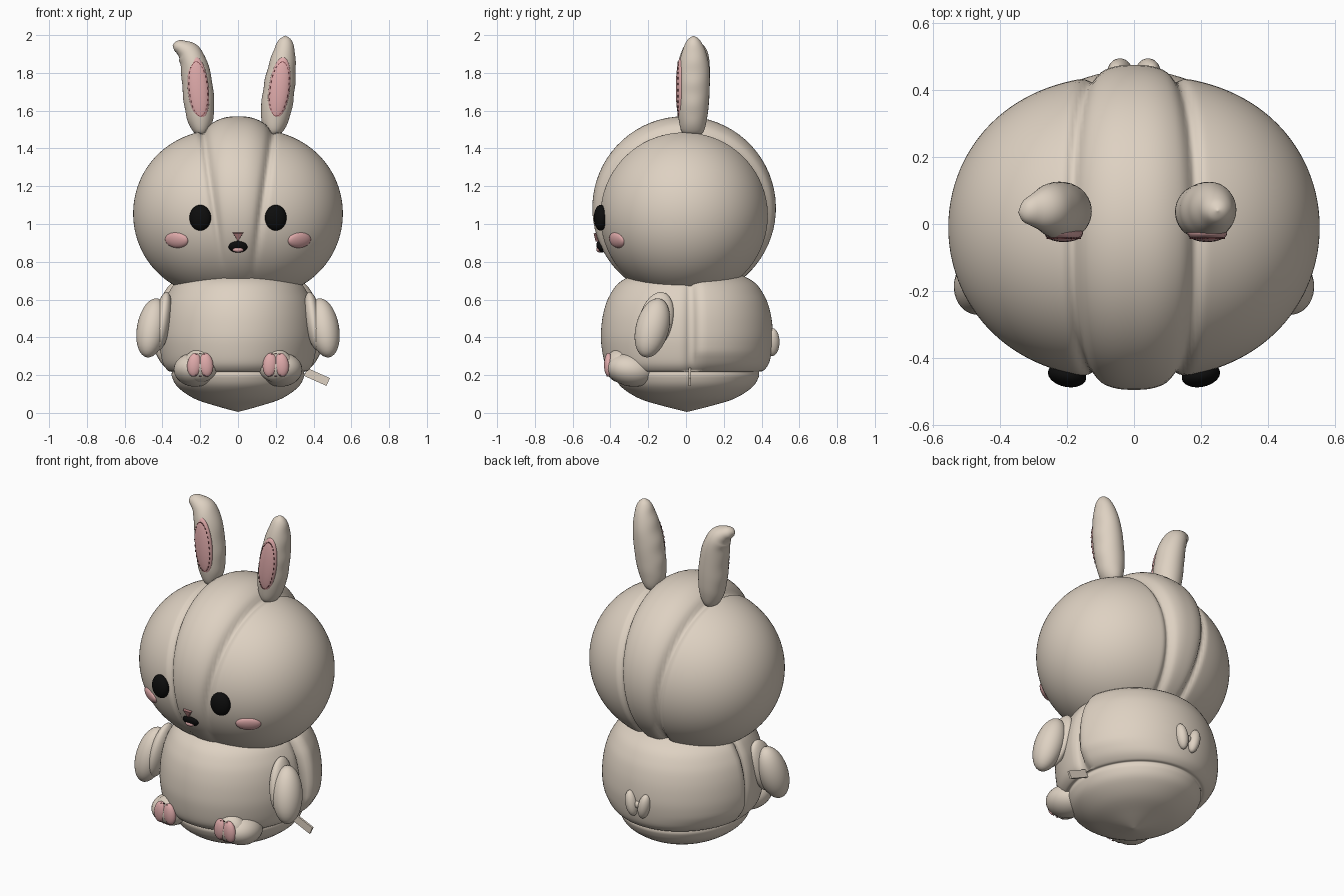
import bpy, bmesh, math
from math import sin, cos, pi, exp, sqrt
from mathutils import Vector, Matrix, Euler

if "Cube" in bpy.data.objects:
    bpy.data.objects.remove(bpy.data.objects["Cube"])


def material(name, rgb):
    m = bpy.data.materials.new(name)
    m.use_nodes = True
    m.diffuse_color = (*rgb, 1)
    m.node_tree.nodes["Principled BSDF"].inputs["Base Color"].default_value = (*rgb, 1)
    return m


CREAM = material("cream_fabric", (0.73, 0.64, 0.54))
PINK = material("pink_fabric", (0.75, 0.41, 0.41))
BLACK = material("black_felt", (0.004, 0.004, 0.004))
STITCH = material("dark_red_thread", (0.2, 0.06, 0.065))
NOSE = material("dusty_rose", (0.36, 0.17, 0.17))


def finish(name, bm, mat, smooth=True):
    bmesh.ops.remove_doubles(bm, verts=bm.verts, dist=0.00005)
    bmesh.ops.recalc_face_normals(bm, faces=bm.faces)
    mesh = bpy.data.meshes.new(name)
    bm.to_mesh(mesh)
    bm.free()
    mesh.materials.append(mat)
    for p in mesh.polygons:
        p.use_smooth = smooth
    obj = bpy.data.objects.new(name, mesh)
    bpy.context.collection.objects.link(obj)


def surface(name, point, rows, cols, mat):
    """Closed skin from point(t, angle), t running 0..1 between the two poles."""
    bm = bmesh.new()
    grid = [[bm.verts.new(point(i / rows, 2 * pi * j / cols)) for j in range(cols)]
            for i in range(rows + 1)]
    for a, b in zip(grid, grid[1:]):
        for j in range(cols):
            k = (j + 1) % cols
            bm.faces.new((a[j], a[k], b[k], b[j]))
    finish(name, bm, mat)


def blend(points, t):
    """Smooth curve through the given points."""
    n = len(points) - 1
    i = min(int(t * n), n - 1)
    f = t * n - i
    p0, p1, p2, p3 = (Vector(points[max(0, min(n, i + k))]) for k in (-1, 0, 1, 2))
    return p1 + 0.5 * f * (p2 - p0 + f * (2 * p0 - 5 * p1 + 4 * p2 - p3
                                          + f * (3 * (p1 - p2) + p3 - p0)))


def ellipsoid(name, centre, radii, mat, rot=(0, 0, 0), seg=32):
    bm = bmesh.new()
    bmesh.ops.create_uvsphere(bm, u_segments=seg, v_segments=seg // 2, radius=1)
    bm.transform(Matrix.LocRotScale(Vector(centre), Euler(rot), Vector(radii)))
    finish(name, bm, mat)


def stitches(name, centre, radii, rot, count, reach):
    """Thread dashes following an oval patch that faces the front."""
    bm = bmesh.new()
    for i in range(count):
        a = 2 * pi * i / count
        x, z = radii[0] * reach * cos(a), radii[2] * reach * sin(a)
        y = -radii[1] * sqrt(1 - reach ** 2) - 0.001
        turn = math.atan2(radii[2] * cos(a), -radii[0] * sin(a))
        bmesh.ops.create_cube(bm, size=1, matrix=Matrix.LocRotScale(
            Vector((x, y, z)), Euler((0, -turn, 0)), Vector((0.012, 0.004, 0.004))))
    bm.transform(Matrix.LocRotScale(Vector(centre), Euler(rot), None))
    finish(name, bm, STITCH, False)


# Head: rounded ball, middle panel raised most at the crown and fading at the chin
def head_point(t, a):
    x = -0.555 * cos(pi * t)
    r = 0.455 * sqrt(max(0, 1 - abs(x / 0.555) ** 2.4))
    seam = 0.115 + 0.14 * (r * sin(a) + 0.05)
    d = abs(x) - seam
    fade = min(1, max(0, 1 + 1.6 * sin(a))) if cos(a) < 0 else 1
    scale = 1 - 0.04 * fade * exp(-(d / 0.02) ** 2)
    if d < 0:
        scale += 0.066 * (1 + sin(a)) * (1 - abs(x / seam) ** 2.6)
    return (x, r * cos(a) * scale - 0.01, 1.055 + r * sin(a) * scale)


surface("head", head_point, 140, 72, CREAM)

# Body: turned profile, overhanging lower seam, side seams and a fuller back panel
BODY = [(0, 0.005), (0.12, 0.035), (0.25, 0.075), (0.345, 0.135), (0.38, 0.19),
        (0.382, 0.218), (0.405, 0.224), (0.435, 0.265), (0.452, 0.35), (0.455, 0.43),
        (0.442, 0.53), (0.41, 0.62), (0.345, 0.7), (0.2, 0.76), (0, 0.78)]


def body_point(t, a):
    r, z = blend(BODY, t)
    x, y = 0.92 * r * cos(a), r * sin(a)
    if z > 0.221:
        if y > 0.03:
            x *= 1 + 0.09 * min(1, (z - 0.221) / 0.1)
        x *= 1 - 0.07 * exp(-((y - 0.03) / 0.03) ** 2)
    return (x, y + 0.005, z)


surface("body", body_point, 70, 128, CREAM)

# Ears: lofted rounds along a path of x, y, z, half width, half depth
BENT = [(-0.2, 0.035, 1.465, 0, 0), (-0.197, 0.035, 1.485, 0.038, 0.05),
        (-0.2, 0.036, 1.56, 0.07, 0.075), (-0.207, 0.038, 1.65, 0.08, 0.084),
        (-0.217, 0.04, 1.75, 0.08, 0.086), (-0.235, 0.042, 1.85, 0.071, 0.083),
        (-0.263, 0.045, 1.905, 0.062, 0.07), (-0.3, 0.042, 1.933, 0.042, 0.05),
        (-0.332, 0.038, 1.942, 0.026, 0.03), (-0.346, 0.035, 1.943, 0, 0)]
UPRIGHT = [(0.19, 0.035, 1.465, 0, 0), (0.187, 0.035, 1.485, 0.045, 0.055),
           (0.197, 0.036, 1.57, 0.076, 0.077), (0.21, 0.038, 1.66, 0.083, 0.084),
           (0.222, 0.04, 1.75, 0.081, 0.086), (0.235, 0.042, 1.84, 0.071, 0.08),
           (0.246, 0.042, 1.92, 0.055, 0.06), (0.25, 0.04, 1.975, 0.033, 0.032),
           (0.25, 0.04, 1.997, 0, 0)]


def ear(name, path):
    def point(t, a):
        p = blend(path, t)
        d = blend(path, min(1, t + 0.01)) - blend(path, max(0, t - 0.01))
        along = Vector((d[0], 0, d[2])).normalized()
        side = Vector((along.z, 0, -along.x))
        pucker = 1 + 0.02 * sin(40 * t) * cos(a) ** 2
        return (Vector(p[:3]) + side * max(0, p[3]) * cos(a) * pucker
                + Vector((0, 1, 0)) * max(0, p[4]) * sin(a))
    surface(name, point, 48, 36, CREAM)


for side, path, cx, tilt in (("right", BENT, -0.21, -0.09), ("left", UPRIGHT, 0.219, 0.13)):
    ear(side + "_ear", path)
    patch = ((cx, -0.027, 1.715), (0.056, 0.027, 0.17), (0, tilt, 0))
    ellipsoid(side + "_ear_lining", *patch[:2], PINK, patch[2])
    stitches(side + "_ear_stitches", *patch, 28, 0.85)

# Paired face and limb parts
for s, side in ((-1, "right"), (1, "left")):
    ellipsoid(side + "_eye", (s * 0.2, -0.452, 1.033), (0.058, 0.035, 0.068), BLACK, (0, 0, s * 0.2))
    ellipsoid(side + "_cheek", (s * 0.325, -0.365, 0.915), (0.07, 0.022, 0.043), PINK,
              (0.3, 0, s * 0.55))
    # Arm: plump outer paw with a slimmer inner half
    ellipsoid(side + "_arm", (s * 0.455, -0.178, 0.45), (0.08, 0.088, 0.162), CREAM,
              (-0.25, -s * 0.18, 0))
    ellipsoid(side + "_arm_inner", (s * 0.4, -0.16, 0.485), (0.045, 0.09, 0.16), CREAM,
              (-0.25, -s * 0.15, 0))
    # Foot: toe ball, heel and a split pad
    ellipsoid(side + "_foot", (s * 0.228, -0.29, 0.228), (0.112, 0.13, 0.088), CREAM,
              (-0.15, 0, s * 0.15))
    ellipsoid(side + "_toe", (s * 0.2, -0.352, 0.25), (0.092, 0.075, 0.088), CREAM)
    for k in (-1, 1):
        label = side + ("_inner" if k * s < 0 else "_outer")
        ellipsoid(label + "_foot_pad", (s * 0.2 + k * 0.031, -0.41, 0.254), (0.038, 0.024, 0.063),
                  PINK, (0, -k * 0.1, 0))
    stitches(side + "_foot_stitches", (s * 0.2, -0.41, 0.254), (0.068, 0.02, 0.064), (0, 0, 0), 16, 0.92)
    ellipsoid(side + "_tail_lobe", (s * 0.042, 0.457, 0.375), (0.034, 0.038, 0.075), CREAM,
              (0, s * 0.2, 0))

# Tail knot
ellipsoid("tail_knot", (0, 0.455, 0.375), (0.022, 0.02, 0.022), CREAM)

# Nose: triangular wedge pointing down
bm = bmesh.new()
bmesh.ops.create_cone(bm, cap_ends=True, segments=3, radius1=0.036, radius2=0.028, depth=0.024)
bm.transform(Matrix.LocRotScale(Vector((0, -0.474, 0.938)), Euler((pi / 2 + 0.25, 0, 0)), None)
             @ Matrix.Rotation(pi, 4, 'Z'))
finish("nose", bm, NOSE, False)

# Mouth and tongue
ellipsoid("mouth", (0, -0.452, 0.879), (0.05, 0.02, 0.032), BLACK, (0.42, 0, 0))
ellipsoid("tongue", (0, -0.457, 0.866), (0.03, 0.018, 0.016), PINK, (0.42, 0, 0))

# Fabric side tag
bm = bmesh.new()
bmesh.ops.create_cube(bm, size=1, matrix=Matrix.LocRotScale(
    Vector((0.418, 0.02, 0.19)), Euler((0, 0.42, 0)), Vector((0.13, 0.012, 0.045))))
finish("side_tag", bm, CREAM, False)
